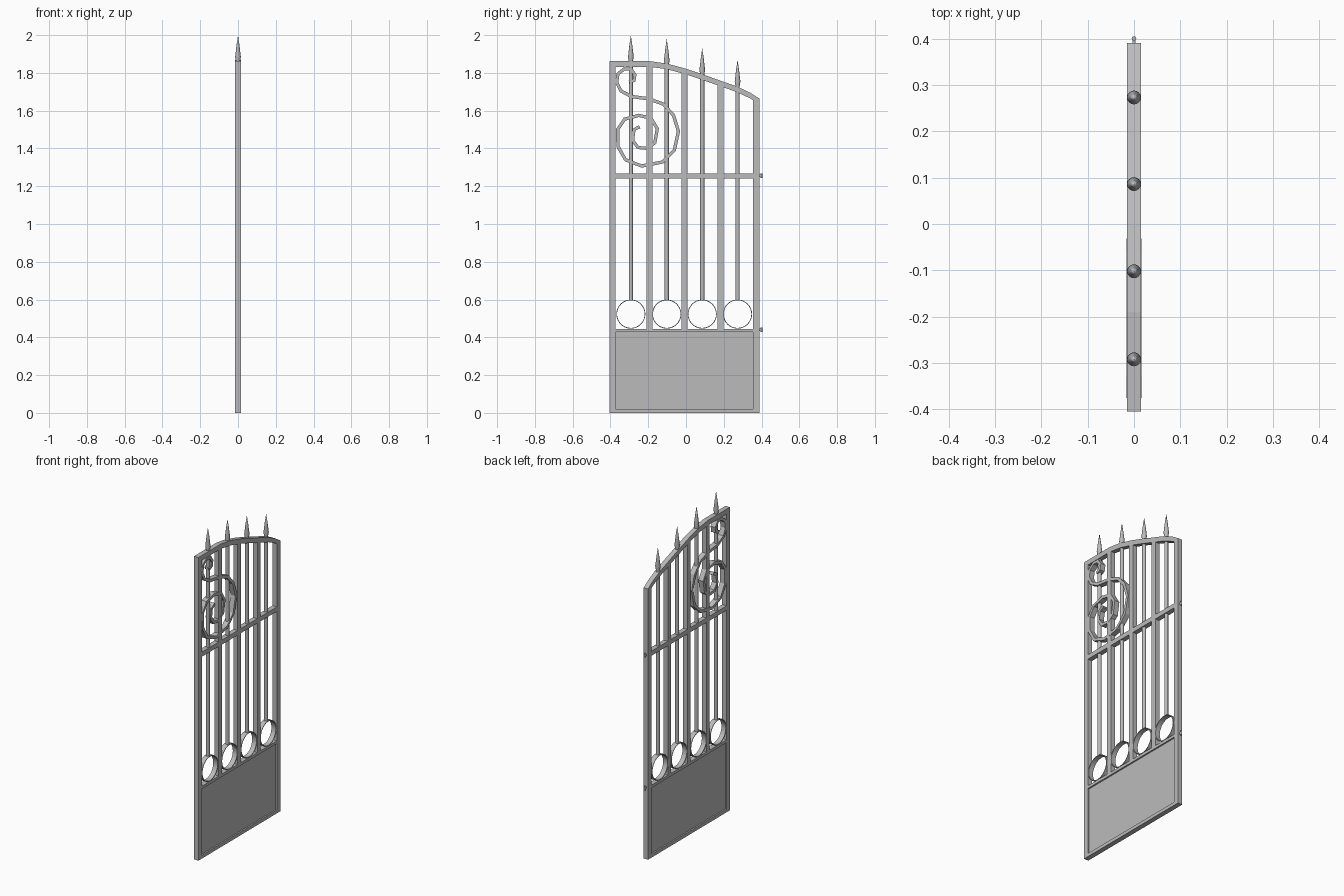
import bpy, bmesh, math
from mathutils import Vector

cube = bpy.data.objects.get("Cube")
if cube:
    bpy.data.objects.remove(cube, do_unlink=True)

metal = bpy.data.materials.new("grey metal")
metal.use_nodes = True
metal.diffuse_color = (0.5, 0.5, 0.5, 1)
metal.node_tree.nodes["Principled BSDF"].inputs["Base Color"].default_value = (0.5, 0.5, 0.5, 1)

HALF = 0.015  # half thickness of the frame


def finish(name, bm, smooth=False):
    bmesh.ops.recalc_face_normals(bm, faces=bm.faces)
    mesh = bpy.data.meshes.new(name)
    bm.to_mesh(mesh)
    bm.free()
    mesh.materials.append(metal)
    obj = bpy.data.objects.new(name, mesh)
    bpy.context.collection.objects.link(obj)
    if smooth:
        bpy.ops.object.select_all(action="DESELECT")
        obj.select_set(True)
        bpy.context.view_layer.objects.active = obj
        bpy.ops.object.shade_smooth_by_angle(angle=math.radians(40))
    return obj


def plate(name, outline, half=HALF):
    """Extrude a y-z outline along x."""
    bm = bmesh.new()
    face = bm.faces.new([bm.verts.new((-half, y, z)) for y, z in outline])
    moved = bmesh.ops.extrude_face_region(bm, geom=[face])["geom"]
    bmesh.ops.translate(bm, vec=(2 * half, 0, 0),
                        verts=[v for v in moved if isinstance(v, bmesh.types.BMVert)])
    return finish(name, bm)


def bar(name, y0, y1, z0, z1, half=HALF):
    return plate(name, [(y0, z0), (y1, z0), (y1, z1), (y0, z1)], half)


def ribbon(name, path, width, half):
    """Sweep a rectangular section along a y-z path."""
    pts = [Vector(p) for p in path]
    bm = bmesh.new()
    rings = []
    for i, p in enumerate(pts):
        t = (pts[min(i + 1, len(pts) - 1)] - pts[max(i - 1, 0)]).normalized()
        n = Vector((-t.y, t.x)) * width / 2
        corners = [(-half, p + n), (half, p + n), (half, p - n), (-half, p - n)]
        rings.append([bm.verts.new((x, q.x, q.y)) for x, q in corners])
    for a, b in zip(rings, rings[1:]):
        for k in range(4):
            bm.faces.new((a[k], a[(k + 1) % 4], b[(k + 1) % 4], b[k]))
    bm.faces.new(rings[0])
    bm.faces.new(rings[-1])
    return finish(name, bm)


def lathe(name, y, profile, sides=12):
    """Turn a radius-height profile around a vertical axis."""
    bm = bmesh.new()
    verts = [bm.verts.new((r, y, z)) for r, z in profile]
    edges = [bm.edges.new(e) for e in zip(verts, verts[1:])]
    bmesh.ops.spin(bm, geom=verts + edges, cent=(0, y, 0), axis=(0, 0, 1),
                   angle=math.tau, steps=sides)
    bmesh.ops.remove_doubles(bm, verts=bm.verts, dist=0.0001)
    return finish(name, bm, True)


# Arched top edge, falling towards the hinge side
ARCH = [(-0.405, 1.862), (-0.19, 1.862), (-0.1, 1.849), (0, 1.822),
        (0.1, 1.788), (0.27, 1.728), (0.34, 1.695), (0.39, 1.663)]


def arch_z(y):
    for (y0, z0), (y1, z1) in zip(ARCH, ARCH[1:]):
        if y <= y1:
            return z0 + (z1 - z0) * (y - y0) / (y1 - y0)
    return ARCH[-1][1]


plate("top_rail", ARCH + [(y, z - 0.03) for y, z in reversed(ARCH)])


def upright(name, y0, y1, z0):
    plate(name, [(y0, z0), (y1, z0), (y1, arch_z(y1) - 0.01), (y0, arch_z(y0) - 0.01)])


# Outer frame and rails
upright("latch_stile", -0.405, -0.373, 0)
upright("hinge_stile", 0.355, 0.39, 0)
bar("bottom_rail", -0.375, 0.357, 0, 0.02)
bar("panel_rail", -0.375, 0.357, 0.428, 0.445)
bar("middle_rail", -0.375, 0.357, 1.24, 1.268)
bar("lower_panel", -0.375, 0.357, 0.015, 0.435, 0.006)
for i, y in enumerate((-0.193, -0.008, 0.182)):
    upright(f"flat_bar_{i + 1}", y - 0.016, y + 0.016, 0.44)

# Spear rods, each standing on a ring
for i, (y, tip) in enumerate(((-0.292, 2.0), (-0.102, 1.98), (0.086, 1.93), (0.273, 1.87))):
    lathe(f"spear_rod_{i + 1}", y, [(0, 0.598), (0.011, 0.598), (0.011, tip - 0.13), (0, tip - 0.13)])
    lathe(f"spear_head_{i + 1}", y, [(0, tip - 0.145), (0.01, tip - 0.145), (0.015, tip - 0.115),
                                     (0.008, tip - 0.055), (0, tip)], 16)
    bm = bmesh.new()
    loops = []
    for x, r in ((-HALF, 0.077), (HALF, 0.077), (HALF, 0.073), (-HALF, 0.073)):
        loops.append(bm.verts.new((x, y, 0.523 + r)))
    edges = [bm.edges.new((loops[k], loops[(k + 1) % 4])) for k in range(4)]
    bmesh.ops.spin(bm, geom=loops + edges, cent=(0, y, 0.523), axis=(1, 0, 0),
                   angle=math.tau, steps=32)
    bmesh.ops.remove_doubles(bm, verts=bm.verts, dist=0.0001)
    finish(f"ring_{i + 1}", bm, True)

# Ornamental scroll, from the small upper hook to the inner spiral
SCROLL = [(-0.3, 1.75), (-0.275, 1.76), (-0.27, 1.79), (-0.29, 1.82), (-0.325, 1.822),
          (-0.36, 1.795), (-0.367, 1.75), (-0.345, 1.705), (-0.29, 1.675), (-0.2, 1.663),
          (-0.12, 1.635), (-0.066, 1.575), (-0.04, 1.49), (-0.062, 1.39), (-0.125, 1.328),
          (-0.235, 1.307), (-0.32, 1.34), (-0.36, 1.41), (-0.362, 1.5), (-0.325, 1.555),
          (-0.25, 1.575), (-0.185, 1.56), (-0.152, 1.505), (-0.165, 1.43), (-0.205, 1.4),
          (-0.255, 1.405), (-0.283, 1.445), (-0.275, 1.5), (-0.245, 1.515)]
ribbon("scroll", SCROLL, 0.018, 0.016)

# Hinge pins on the outer stile
for name, z in (("lower_hinge", 0.44), ("upper_hinge", 1.255)):
    lathe(name, 0.4, [(0, z - 0.012), (0.005, z - 0.012), (0.005, z + 0.012), (0, z + 0.012)])
    bar(name + "_tab", 0.385, 0.4, z - 0.006, z + 0.006, 0.003)
